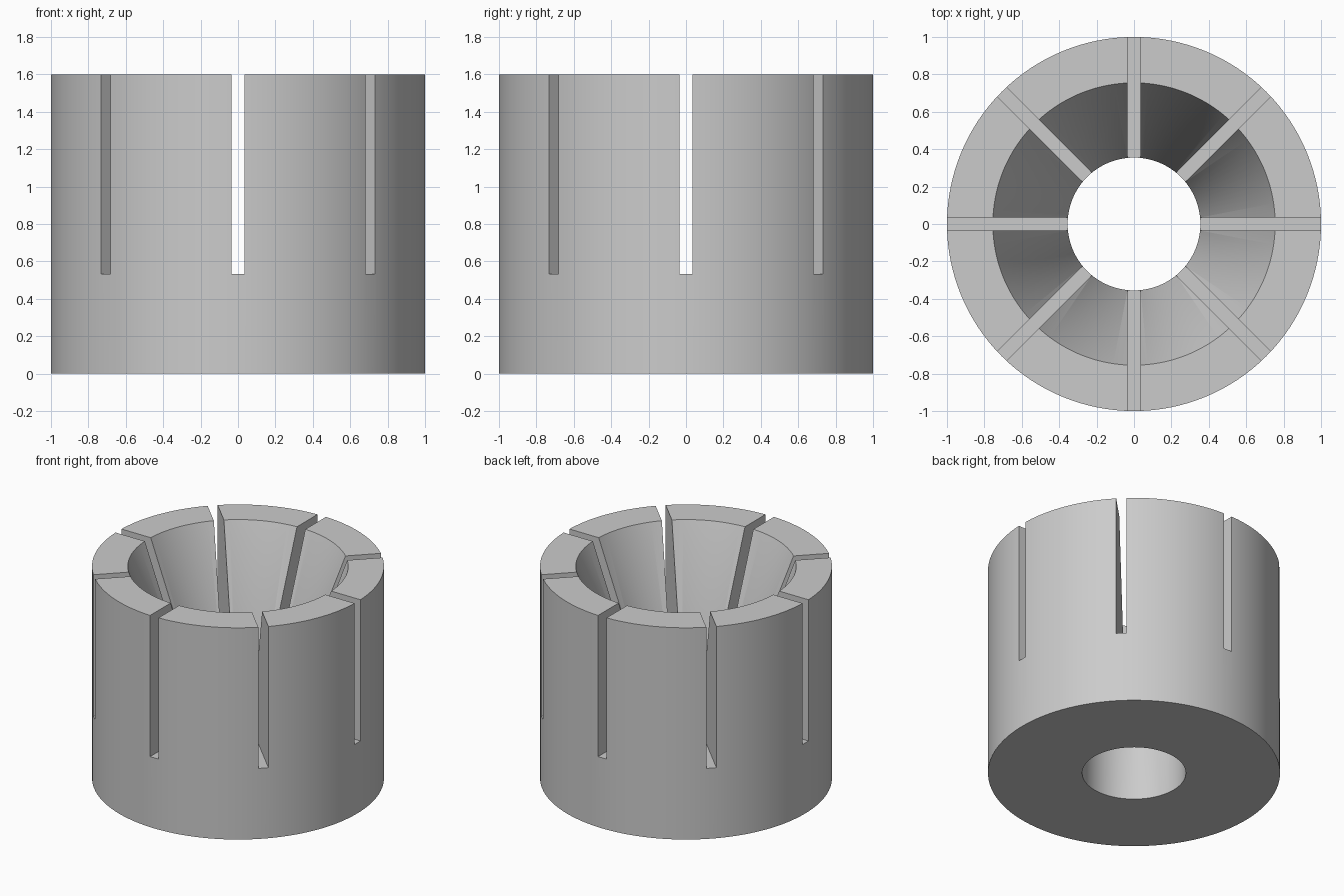
import bpy, bmesh, math
from mathutils import Matrix

if "Cube" in bpy.data.objects:
    bpy.data.objects.remove(bpy.data.objects["Cube"])

SEGMENTS = 128
HEIGHT, SLOT_FLOOR, SLOT_WIDTH = 1.6, 0.533, 0.07

grey = bpy.data.materials.new("plain grey")
grey.use_nodes = True
colour = (0.6, 0.6, 0.6, 1)
grey.diffuse_color = colour
grey.node_tree.nodes["Principled BSDF"].inputs["Base Color"].default_value = colour


def add_object(name, bm):
    bmesh.ops.recalc_face_normals(bm, faces=bm.faces)
    mesh = bpy.data.meshes.new(name)
    bm.to_mesh(mesh)
    bm.free()
    mesh.materials.append(grey)
    obj = bpy.data.objects.new(name, mesh)
    bpy.context.collection.objects.link(obj)
    return obj


# Collet body: straight outside, straight bore opening into a cone
profile = [(1, 0), (1, HEIGHT), (0.755, HEIGHT), (0.355, 0.537), (0.355, 0)]
bm = bmesh.new()
rings = []
for radius, z in profile:
    angles = [2 * math.pi * i / SEGMENTS for i in range(SEGMENTS)]
    rings.append([bm.verts.new((radius * math.cos(a), radius * math.sin(a), z)) for a in angles])
for k, ring in enumerate(rings):
    after = rings[(k + 1) % len(rings)]
    for i in range(SEGMENTS):
        j = (i + 1) % SEGMENTS
        bm.faces.new((ring[i], ring[j], after[j], after[i]))
body = add_object("collet_body", bm)

# Four bars across the diameter cut the eight slots
for n in range(4):
    bm = bmesh.new()
    bmesh.ops.create_cube(bm, size=1)
    place = (Matrix.Rotation(n * math.pi / 4, 4, "Z")
             @ Matrix.Translation((0, 0, SLOT_FLOOR + 1))
             @ Matrix.Diagonal((3, SLOT_WIDTH, 2, 1)))
    bmesh.ops.transform(bm, matrix=place, verts=bm.verts)
    cutter = add_object(f"slot_cutter_{n + 1}", bm)
    cutter.hide_render = True
    cut = body.modifiers.new("slot", "BOOLEAN")
    cut.operation, cut.solver, cut.object = "DIFFERENCE", "EXACT", cutter

# Apply the cuts and drop the cutters
bpy.ops.object.select_all(action="DESELECT")
bpy.context.view_layer.objects.active = body
body.select_set(True)
for mod in list(body.modifiers):
    cutter = mod.object
    bpy.ops.object.modifier_apply(modifier=mod.name)
    bpy.data.objects.remove(cutter)
bpy.ops.object.shade_smooth_by_angle(angle=math.radians(25))
